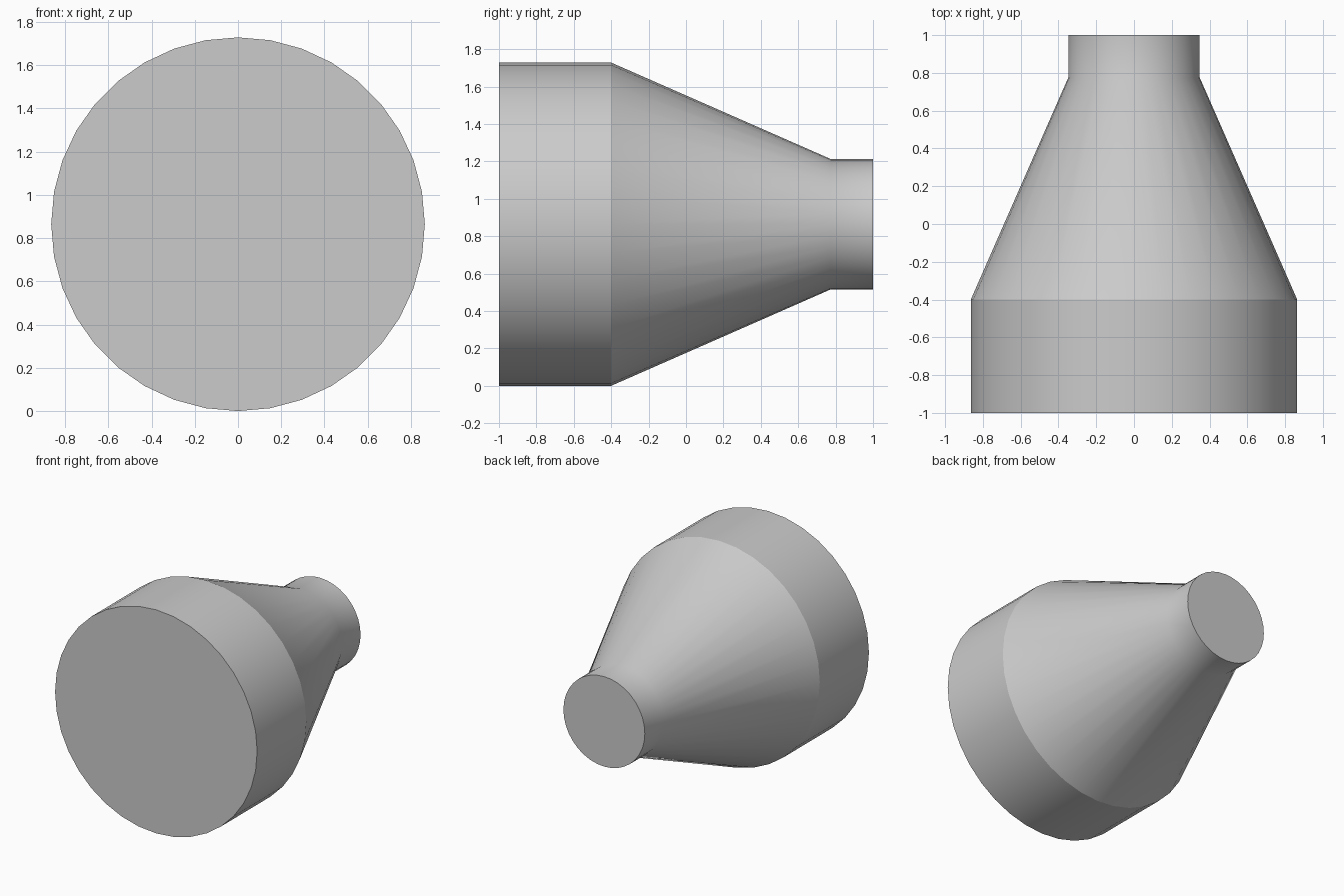
import bpy
import bmesh
from math import cos, sin, tau

default = bpy.data.objects.get("Cube")
if default:
    bpy.data.objects.remove(default, do_unlink=True)

SIDES = 36
BIG, SMALL = 0.864, 0.348

grey = bpy.data.materials.new("plain grey")
grey.use_nodes = True
colour = (0.6, 0.6, 0.6, 1)
grey.diffuse_color = colour
grey.node_tree.nodes["Principled BSDF"].inputs["Base Color"].default_value = colour

# Profile along the y axis: (y, radius, keep the rim sharp)
profile = [(-1, BIG, True), (-0.4, BIG, True), (0.775, SMALL, False), (1, SMALL, True)]

bm = bmesh.new()
rings = []
for y, r, _ in profile:
    rings.append([bm.verts.new((r * cos(tau * i / SIDES), y, BIG + r * sin(tau * i / SIDES)))
                  for i in range(SIDES)])

# Wall panels of the base, cone and neck
for a, b in zip(rings, rings[1:]):
    for i in range(SIDES):
        j = (i + 1) % SIDES
        bm.faces.new((a[i], b[i], b[j], a[j]))

# Flat end caps
bm.faces.new(rings[0])
bm.faces.new(rings[-1])
bmesh.ops.recalc_face_normals(bm, faces=bm.faces)

# Smooth walls; hard rims, and a soft blend from cone to neck
for face in bm.faces:
    face.smooth = len(face.verts) == 4
for ring, (_, _, sharp) in zip(rings, profile):
    for i in range(SIDES):
        bm.edges.get((ring[i], ring[(i + 1) % SIDES])).smooth = not sharp

mesh = bpy.data.meshes.new("tapered_reducer")
bm.to_mesh(mesh)
bm.free()
mesh.materials.append(grey)
reducer = bpy.data.objects.new("tapered_reducer", mesh)
bpy.context.collection.objects.link(reducer)
